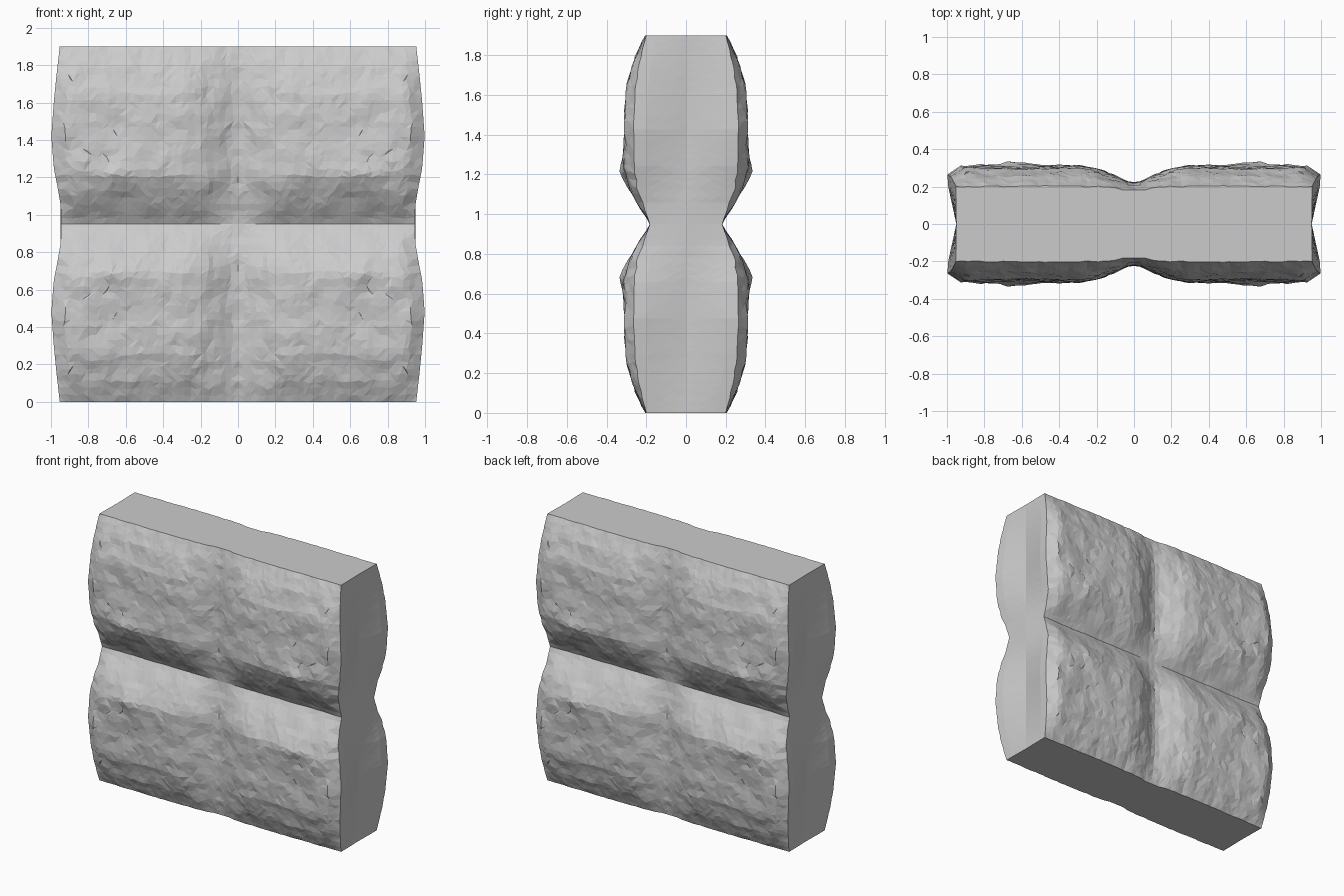
import bpy, bmesh, math, random
from mathutils import Vector, noise

if "Cube" in bpy.data.objects:
    bpy.data.objects.remove(bpy.data.objects["Cube"])

random.seed(4)
N, M, K = 30, 26, 4      # columns across face, rows, steps on the end
HALF = 0.95              # height of one course


def interp(pts, t):
    for (a, p), (b, q) in zip(pts, pts[1:]):
        if t <= b:
            return p + (q - p) * (t - a) / (b - a)
    return pts[-1][1]


# depth profile of a course upward from the joint
DEPTH = [(0, .18), (.03, .195), (.1, .24), (.18, .285), (.27, .312), (.4, .31),
         (.55, .31), (.7, .295), (.85, .25), (.95, .2)]
# strength of the bulge from the vertical groove to the outer end
SWELL = [(0, .3), (.04, .36), (.1, .6), (.2, .9), (.3, 1), (.92, 1), (1, .62)]
# half width of a course upward from the joint
WIDTH = [(0, .945), (.1, .948), (.2, .965), (.3, .985), (.47, .998), (.65, .985),
         (.8, .97), (.95, .953)]


def depth(u, w):
    base = .18 + (interp(DEPTH, w) - .18) * interp(SWELL, u)
    lump = .018 * math.exp(-((u - .67) / .16) ** 2 - ((w - .28) / .07) ** 2)
    hollow = .012 * math.exp(-((u - .55) / .2) ** 2 - ((w - .5) / .12) ** 2)
    rough = .012 * noise.noise(Vector((u * 9, w * 9, 2.3)))
    rough += .006 * noise.noise(Vector((u * 21, w * 21, 7.1)))
    return base + lump - hollow + rough * min(1, .4 + 4 * w)


# One eighth of the block: rough front, concave end and flat top
bm = bmesh.new()
rows = []
for j in range(M + 1):
    row = []
    for i in range(N + 1):
        u, w = i / N, HALF * j / M
        if 0 < i < N and 0 < j < M:
            u += random.uniform(-.3, .3) / N
            w += random.uniform(-.3, .3) * HALF / M
        row.append(bm.verts.new((u * interp(WIDTH, w), -depth(u, w), w)))
    w = HALF * j / M
    d, wide = depth(1, w), interp(WIDTH, w)
    for k in range(1, K + 1):
        t = 1 - k / K
        row.append(bm.verts.new((.95 + (wide - .95) * min(1, t * 1.2), -d * t, w)))
    rows.append(row)

for j in range(M):
    for i in range(N + K):
        a, b = rows[j][i], rows[j][i + 1]
        c, d = rows[j + 1][i + 1], rows[j + 1][i]
        if random.random() < .5:
            bm.faces.new((a, b, c)), bm.faces.new((a, c, d))
        else:
            bm.faces.new((a, b, d)), bm.faces.new((b, c, d))
bm.faces.new(rows[-1] + [bm.verts.new((0, 0, HALF))])

mesh = bpy.data.meshes.new("stone_wall_block")
bm.to_mesh(mesh)
bm.free()
block = bpy.data.objects.new("stone_wall_block", mesh)
block.location.z = HALF
bpy.context.collection.objects.link(block)

# Mirror to all four pillows, front and back
mirror = block.modifiers.new("mirror", 'MIRROR')
mirror.use_axis = (True, True, True)
mirror.merge_threshold = .0005
